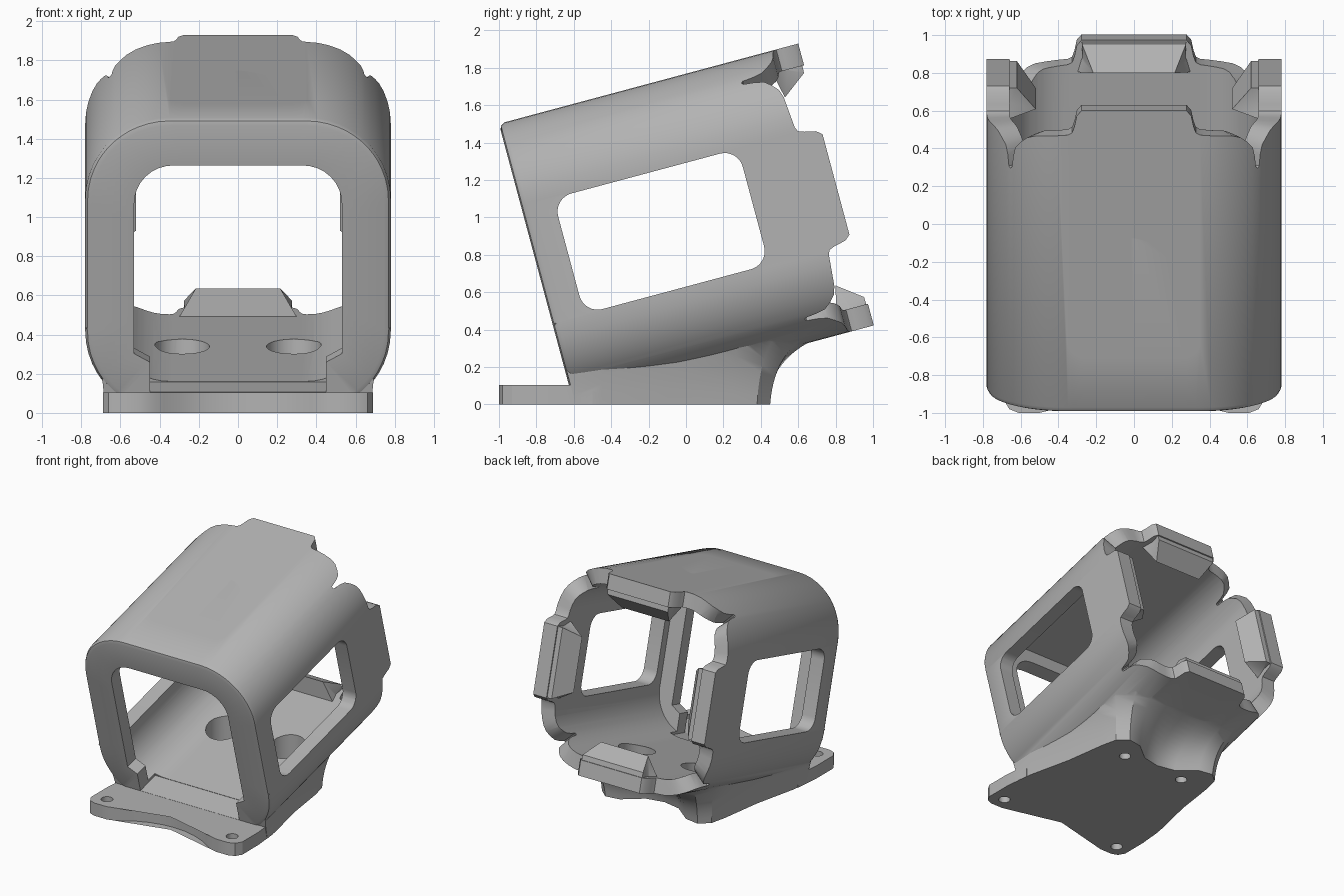
import bpy, bmesh, math
from math import sin, cos, pi
from mathutils import Vector

cube = bpy.data.objects.get("Cube")
if cube:
    bpy.data.objects.remove(cube, do_unlink=True)

TILT = math.radians(15)
HALF, R, MID = 0.78, 0.43, 0.928       # sleeve half size, corner radius, axis height
FRONT, WALL = -0.578, 0.12
ARC = R * pi / 4

grey = bpy.data.materials.new("matte_grey")
grey.use_nodes = True
grey.diffuse_color = (0.45, 0.45, 0.45, 1)
grey.node_tree.nodes["Principled BSDF"].inputs["Base Color"].default_value = grey.diffuse_color


def tilted(x, u, w):
    """Sleeve coordinates (across, along axis, up from axis) to world."""
    v = w + MID
    return Vector((x, u * cos(TILT) - v * sin(TILT), u * sin(TILT) + v * cos(TILT)))


def loft(name, rings):
    """Closed solid skinned through rings of equal length."""
    bm = bmesh.new()
    rows = [[bm.verts.new(p) for p in ring] for ring in rings]
    n = len(rows[0])
    for a, b in zip(rows, rows[1:]):
        for i in range(n):
            j = (i + 1) % n
            bm.faces.new((a[i], a[j], b[j], b[i]))
    for row in (rows[0], rows[-1]):
        c = bm.verts.new(sum((v.co for v in row), Vector()) / n)
        for i in range(n):
            bm.faces.new((row[i], row[(i + 1) % n], c))
    bmesh.ops.recalc_face_normals(bm, faces=bm.faces)
    mesh = bpy.data.meshes.new(name)
    bm.to_mesh(mesh)
    bm.free()
    obj = bpy.data.objects.new(name, mesh)
    obj.data.materials.append(grey)
    bpy.context.collection.objects.link(obj)
    return obj


def prism(name, outline, place, lo, hi):
    return loft(name, [[place(a, b, h) for a, b in outline] for h in (lo, hi)])


def combine(target, other, how):
    mod = target.modifiers.new(how.lower(), "BOOLEAN")
    mod.object, mod.operation, mod.solver = other, how, "EXACT"
    bpy.context.view_layer.objects.active = target
    bpy.ops.object.modifier_apply(modifier=mod.name)
    bpy.data.objects.remove(other, do_unlink=True)


def rounded(corners):
    """Round each (x, y, radius) corner of a polygon."""
    out = []
    for i, (x, y, r) in enumerate(corners):
        p = Vector((x, y))
        if r == 0:
            out.append(p)
            continue
        a = p + (Vector(corners[i - 1][:2]) - p).normalized() * r
        b = p + (Vector(corners[(i + 1) % len(corners)][:2]) - p).normalized() * r
        m = (a + b) / 2
        k = 0.414 * 1.414                 # near-circular conic weight
        for t in [j / 8 for j in range(9)]:
            w0, w1, w2 = (1 - t) ** 2, 1.414 * t * (1 - t), t * t
            out.append((a * w0 + p * w1 + b * w2) / (w0 + w1 + w2))
    return out


def mirrored(half):
    return half + [(-x, y) for x, y in reversed(half) if abs(x) > 1e-6]


# Sleeve: rounded square tube whose rear rim has four tabs and corner slits
rim = [(0, .73), (.012, .74), (.02, .8), (.035, .85), (.07, .885), (.11, .915),
       (.16, .93), (.22, .935), (.28, .94), (ARC, .945), (.36, .957),
       (.372, .99), (.385, 1.05), (.41, 1.079), (ARC + HALF - R, 1.079)]
steps = [(-s, u) for s, u in reversed(rim[1:])] + rim[:-1]


def ring(inset, along=None):
    pts = []
    for k in range(4):
        for s, u in steps:
            a = pi / 4 + max(-ARC, min(ARC, s)) / R
            flat = max(0, abs(s) - ARC)
            x = HALF - R + (R - inset) * cos(a)
            w = HALF - R + (R - inset) * sin(a)
            if s > 0:
                x -= flat
            else:
                w -= flat
            for _ in range(k):
                x, w = -w, x
            pts.append(tilted(x, u if along is None else along, w))
    return pts


body = loft("camera_sleeve_mount", [ring(.035, FRONT), ring(.012, FRONT + .008),
            ring(0, FRONT + .03), ring(0), ring(.15)])

# Pedestal: flares from the flat foot up to the sleeve underside
foot = [(0, .28), (.15, .31), (.3, .43), (.42, .45), (.5, .38), (.53, .25),
        (.58, -.1), (.66, -.45), (.68, -.59)]
seat = [(0, .8, .15), (.2, .8, .155), (.37, .77, .16), (.5, .7, .18), (.62, .6, .26),
        (.72, .45, .4), (.775, .2, .6), (.775, -.3, .6), (.775, -.57, .6)]
levels = []
for i in range(13):
    t = i / 12
    side = []
    for (bx, by), (tx, tu, tv) in zip(foot, seat):
        b, e = Vector((bx, by, 0)), tilted(tx, tu, tv - MID)
        lean = .1 if by > -.05 else .7
        c = Vector((bx + .1 * (tx - bx), by + lean * (e.y - by), .7 * e.z))
        side.append(b * (1 - t) ** 2 + c * 2 * t * (1 - t) + e * t * t)
    levels.append(side + [Vector((-p.x, p.y, p.z)) for p in reversed(side[1:])])
combine(body, loft("pedestal", levels), "UNION")

# Cavity behind the front lip
combine(body, loft("cavity", [ring(WALL, FRONT + .11), ring(WALL, 1.4)]), "DIFFERENCE")

# Front opening
front = rounded([(.53, .535, .2), (-.53, .535, .2), (-.53, -.46, 0), (-.45, -.505, 0),
                 (-.45, -.663, 0), (.45, -.663, 0), (.45, -.505, 0), (.53, -.46, 0)])
combine(body, prism("front_opening", front, lambda a, b, h: tilted(a, h, b),
                    FRONT - .1, FRONT + .2), "DIFFERENCE")

# Side windows
window = rounded([(-.4, -.32, .1), (.622, -.32, .1), (.622, .32, .1), (-.4, .32, .1)])
combine(body, prism("side_windows", window, lambda a, b, h: tilted(h, a, b), -1, 1),
        "DIFFERENCE")

# Bell shaped top opening
bell = rounded([(-.355, -.277, .1), (.355, -.277, .1), (.355, -.13, .06),
                (.14, .38, .15), (-.14, .38, .15), (-.355, -.13, .06)])
combine(body, prism("top_opening", bell, lambda a, b, h: tilted(a, b, h), .4, 1),
        "DIFFERENCE")

# Retaining clips inside each rear tab: along, depth, half width
clip = [(.9, .1, .31), (.936, .26, .215), (1.068, .16, .275), (1.072, .05, .28),
        (.96, .05, .28)]
for k in range(4):
    ends = []
    for sign in (-1, 1):
        end = []
        for u, d, wide in clip:
            x, w = sign * wide, HALF - d
            for _ in range(k):
                x, w = -w, x
            end.append(tilted(x, u, w))
        ends.append(end)
    combine(body, loft("clip", ends), "UNION")

# Foot plate with two ears
plate = mirrored([(0, -.83), (.1, -.837), (.2, -.86), (.3, -.9), (.38, -.95), (.44, -.985),
                  (.5, -1), (.61, -1), (.66, -.98), (.69, -.93), (.69, -.72), (.67, -.5)])
combine(body, prism("foot_plate", plate, lambda a, b, h: Vector((a, b, h)), 0, .105), "UNION")

# Screw holes and the wide bores above the rear pair
for side in (-1, 1):
    for x, y, r, lo, hi in ((.57, -.89, .045, -.1, .2), (.285, .23, .045, -.1, .2),
                            (.285, .23, .14, .1, .5)):
        circle = [(side * x + r * cos(i * pi / 16), y + r * sin(i * pi / 16))
                  for i in range(32)]
        combine(body, prism("screw_hole", circle, lambda a, b, h: Vector((a, b, h)), lo, hi),
                "DIFFERENCE")

bpy.ops.object.select_all(action="DESELECT")
body.select_set(True)
bpy.context.view_layer.objects.active = body
bpy.ops.object.shade_smooth_by_angle(angle=math.radians(30))
